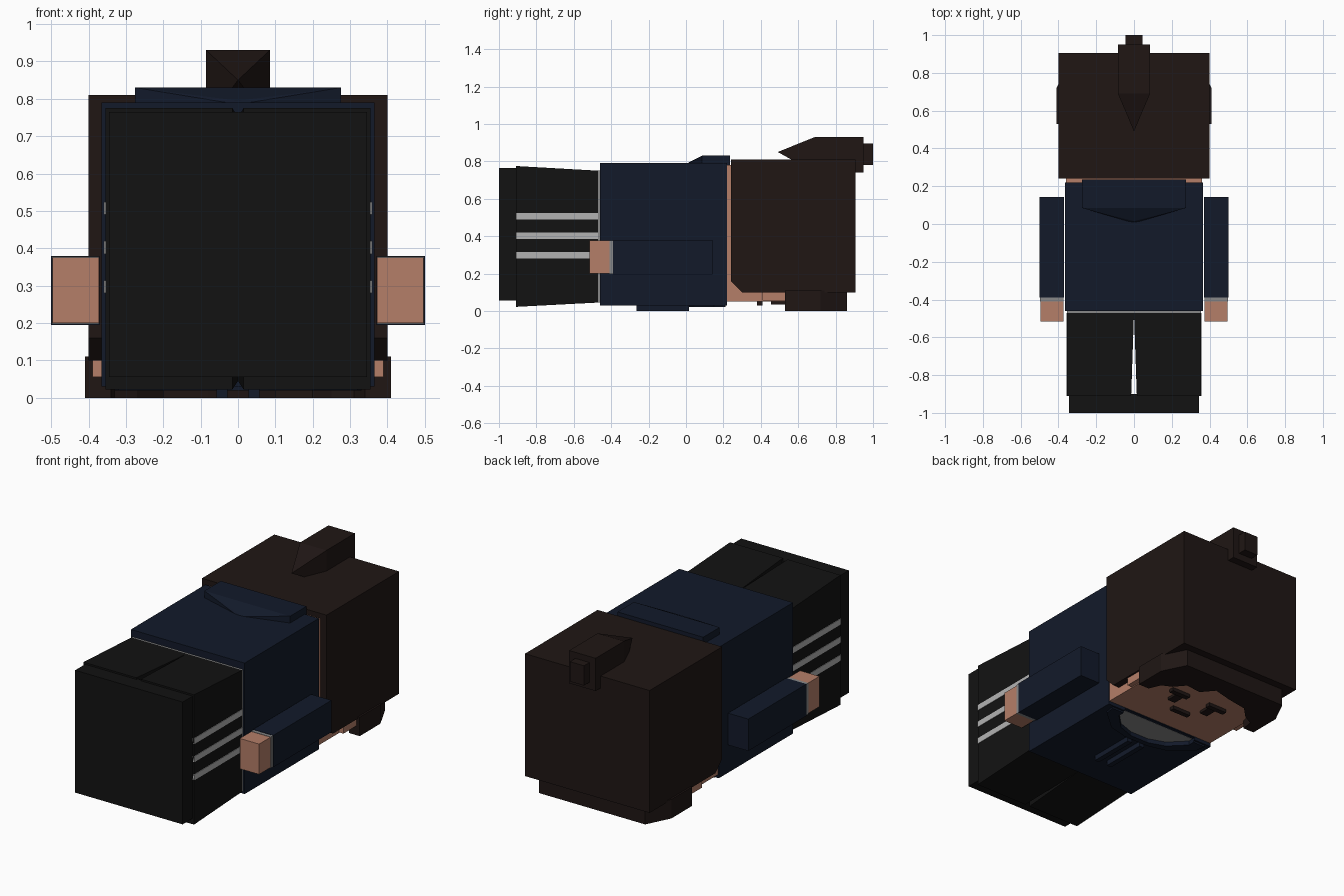
import bpy, bmesh

if "Cube" in bpy.data.objects:
    bpy.data.objects.remove(bpy.data.objects["Cube"])


def mat(name, r, g, b):
    m = bpy.data.materials.new(name)
    m.diffuse_color = (r, g, b, 1)
    m.use_nodes = True
    m.node_tree.nodes["Principled BSDF"].inputs["Base Color"].default_value = m.diffuse_color
    return m


HAIR = mat("hair_brown", .014, .008, .007)
NAVY = mat("navy_cloth", .006, .010, .023)
BLACK = mat("black_cloth", .006, .006, .006)
SKIN = mat("skin", .46, .21, .14)
WHITE = mat("stripe_white", .45, .45, .45)
SHIRT = mat("shirt_grey", .25, .25, .25)


def finish(name, bm, m):
    bmesh.ops.recalc_face_normals(bm, faces=bm.faces)
    me = bpy.data.meshes.new(name)
    bm.to_mesh(me)
    bm.free()
    if m:
        me.materials.append(m)
    ob = bpy.data.objects.new(name, me)
    bpy.context.collection.objects.link(ob)
    return ob


def hull(name, pts, m):
    bm = bmesh.new()
    for p in pts:
        bm.verts.new(p)
    bmesh.ops.convex_hull(bm, input=bm.verts)
    return finish(name, bm, m)


def box(name, x, y, z, m):
    return hull(name, [(a, b, c) for a in x for b in y for c in z], m)


def prism(name, outline, lo, hi, m, axis="z"):
    """Extrude an outline: (x, y) along z, or (y, z) along x."""
    put = (lambda p, h: (*p, h)) if axis == "z" else (lambda p, h: (h, *p))
    bm = bmesh.new()
    a = [bm.verts.new(put(p, lo)) for p in outline]
    b = [bm.verts.new(put(p, hi)) for p in outline]
    bm.faces.new(a)
    bm.faces.new(b[::-1])
    n = len(a)
    for i in range(n):
        bm.faces.new((a[i], a[(i + 1) % n], b[(i + 1) % n], b[i]))
    return finish(name, bm, m)


def mirrored(pts):
    return pts + [(-x, y) for x, y in reversed(pts) if x]


# Paired parts: limbs, ears, eyes, strings
for side, s in (("left", -1), ("right", 1)):
    def pair(name, x, y, z, m):
        return box(f"{side}_{name}", (s * x[0], s * x[1]), y, z, m)

    # Trouser leg flares toward the ankle, leaving a narrow slit
    hull(f"{side}_leg",
         [(s * x, -.47, z) for x in (0, .355) for z in (.045, .75)] +
         [(s * x, -.91, z) for x in (.015, .355) for z in (.022, .775)], BLACK)
    pair("shoe", (0, .345), (-1, -.90), (.055, .765), BLACK)
    for i, z in enumerate((.28, .385, .49)):
        pair(f"leg_stripe_{i + 1}", (.345, .358), (-.91, -.47), (z, z + .034), WHITE)
    pair("sleeve", (.37, .5), (-.39, .143), (.195, .38), NAVY)
    pair("cuff", (.372, .498), (-.41, -.39), (.197, .378), SHIRT)
    pair("hand", (.372, .496), (-.515, -.41), (.2, .376), SKIN)
    pair("ear", (.34, .39), (.41, .53), (.055, .11), SKIN)
    pair("eye", (.09, .14), (.455, .53), (.035, .06), HAIR)
    pair("eyebrow", (.07, .19), (.53, .56), (.03, .06), HAIR)
    pair("drawstring", (.028, .058), (-.265, .015), (0, .035), NAVY)

# Torso: undershirt and jacket with a neckline notch
box("undershirt", (-.355, .355), (-.475, .2), (.045, .75), SHIRT)
jacket = box("jacket", (-.365, .365), (-.46, .22), (.03, .79), NAVY)
neck = mirrored([(.25, .3), (.25, .17), (.16, .08), (.06, .045)])
cutter = prism("neckline_cutter", neck, -.1, .046, None)
cutter.hide_render = True
cutter.hide_viewport = True
cut = jacket.modifiers.new("neckline", "BOOLEAN")
cut.operation = "DIFFERENCE"
cut.solver = "EXACT"
cut.object = cutter

# Raised collar band around the neckline
outer = [(.33, .21), (.32, .15), (.2, .045), (.08, .015)]
inner = [(.06, .045), (.16, .08), (.25, .17), (.25, .21)]
half = outer + [(0, .015), (0, .045)] + inner
for side, s in (("left", -1), ("right", 1)):
    prism(f"{side}_collar", [(s * x, y) for x, y in half], .02, .045, NAVY)

# Folded hood on the back, sloping out from its pointed lower edge
hull("hood", [(s * x, y, z) for s in (-1, 1) for x, y, z in
              [(.275, .235, .83), (.275, .235, .77), (.275, .085, .83),
               (.275, .085, .785), (0, .085, .83), (0, .015, .795),
               (0, .005, .785)]], NAVY)

# Head, face details
box("head", (-.36, .36), (.21, .82), (.05, .78), SKIN)
box("mouth", (-.06, .06), (.38, .408), (.03, .06), HAIR)

# Hair cap, fringe and ponytail
prism("hair_cap", [(.24, .16), (.30, .10), (.905, .10), (.905, .81), (.24, .81)],
      -.4, .4, HAIR, axis="x")
fringe = [(.34, .86), (.41, .72), (.41, .53), (.34, .53), (.31, .6), (.25, .63),
          (.2, .69), (.1, .68), (.04, .75), (-.08, .72), (-.2, .7), (-.27, .63),
          (-.33, .6), (-.34, .53), (-.41, .53), (-.41, .72), (-.34, .86)]
prism("fringe", fringe, 0, .11, HAIR)
hull("ponytail", [(0, .49, .85)] + [(x, y, z) for x in (-.085, .085)
                                    for y in (.69, .95) for z in (.74, .93)], HAIR)
box("ponytail_end", (-.045, .045), (.94, 1), (.78, .895), HAIR)
